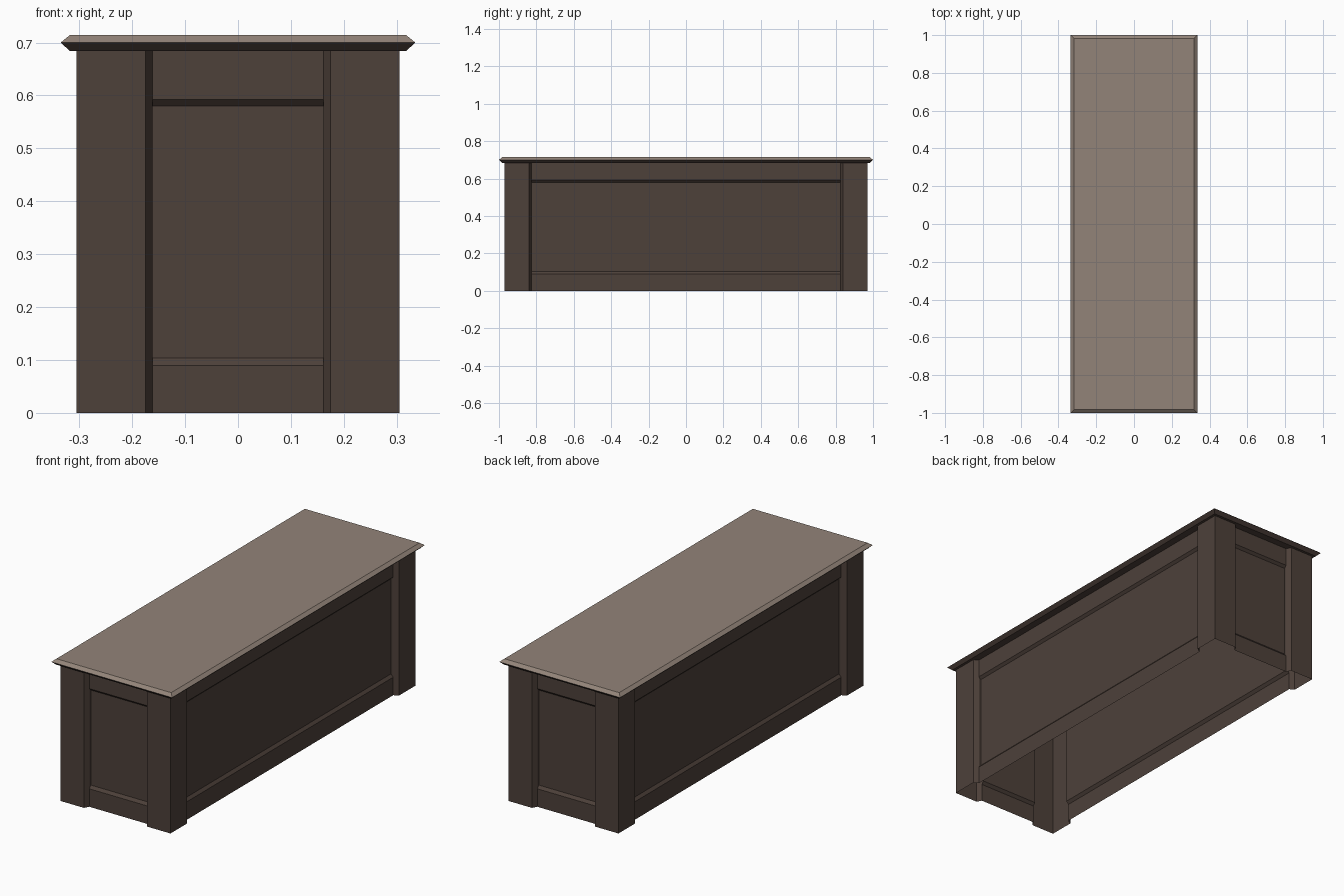
import bpy, bmesh, math
from mathutils import Matrix

cube = bpy.data.objects.get("Cube")
if cube:
    bpy.data.objects.remove(cube, do_unlink=True)

HALF_X, HALF_Y = 0.305, 0.97      # body half sizes
LID_Z, RIM_Z, TOP_Z = 0.684, 0.70, 0.714
POST, CHAMFER = 0.13, 0.013       # corner post width and its chamfered edge
RAIL, PANEL = 0.024, 0.036        # depths behind the post face


def material(name, colour):
    mat = bpy.data.materials.new(name)
    mat.use_nodes = True
    mat.diffuse_color = (*colour, 1)
    mat.node_tree.nodes["Principled BSDF"].inputs["Base Color"].default_value = (*colour, 1)
    return mat


dark_wood = material("dark_brown_wood", (0.075, 0.052, 0.042))
light_top = material("light_taupe_top", (0.29, 0.23, 0.19))


def finish(bm, name, mats):
    mesh = bpy.data.meshes.new(name)
    bmesh.ops.remove_doubles(bm, verts=bm.verts, dist=0.0001)
    bm.to_mesh(mesh)
    bm.free()
    for mat in mats:
        mesh.materials.append(mat)
    obj = bpy.data.objects.new(name, mesh)
    bpy.context.collection.objects.link(obj)
    return obj


def wall(name, half, out, turn):
    """One panelled side: corner posts, rails and a sunk panel, open behind."""
    bm = bmesh.new()

    def face(points):   # points are (along, depth, height)
        bm.faces.new([bm.verts.new((u, d - out, z)) for u, d, z in points])

    edge = half - POST
    inner = edge - CHAMFER

    # posts and their chamfers
    columns = [(-half, 0), (-edge, 0), (-inner, RAIL)]
    mirrored = [(-u, d) for u, d in reversed(columns)]
    for strip in (columns, mirrored):
        for (u0, d0), (u1, d1) in zip(strip, strip[1:]):
            face([(u0, d0, 0), (u1, d1, 0), (u1, d1, LID_Z), (u0, d0, LID_Z)])

    # rails, sloped rail edges and panel, from the floor up
    rows = [(RAIL, 0), (RAIL, 0.09), (PANEL, 0.104),
            (PANEL, 0.58), (RAIL, 0.592), (RAIL, LID_Z)]
    for (d0, z0), (d1, z1) in zip(rows, rows[1:]):
        face([(-inner, d0, z0), (inner, d0, z0), (inner, d1, z1), (-inner, d1, z1)])

    # cheeks at both ends of the sunk panel
    cheek = rows[1:5]
    face([(-inner, d, z) for d, z in cheek])
    face([(inner, d, z) for d, z in reversed(cheek)])

    bm.transform(Matrix.Rotation(turn * math.pi / 2, 4, "Z"))
    return finish(bm, name, [dark_wood])


wall("front_wall", HALF_X, HALF_Y, 0)
wall("left_wall", HALF_Y, HALF_X, 1)
wall("back_wall", HALF_X, HALF_Y, 2)
wall("right_wall", HALF_Y, HALF_X, 3)

# countertop with a pointed rim, light above the rim and dark below
bm = bmesh.new()
rings = []
for x, y, z in [(0.318, 0.983, LID_Z), (0.335, 1, RIM_Z), (0.318, 0.983, TOP_Z)]:
    rings.append([bm.verts.new((sx * x, sy * y, z))
                  for sx, sy in ((-1, -1), (1, -1), (1, 1), (-1, 1))])
for low, high in zip(rings, rings[1:]):
    for i in range(4):
        j = (i + 1) % 4
        bm.faces.new((low[i], low[j], high[j], high[i]))
bm.faces.new(rings[0][::-1])
bm.faces.new(rings[-1])
bm.normal_update()
for f in bm.faces:
    f.material_index = 1 if f.normal.z > 0 else 0
finish(bm, "countertop", [dark_wood, light_top])
